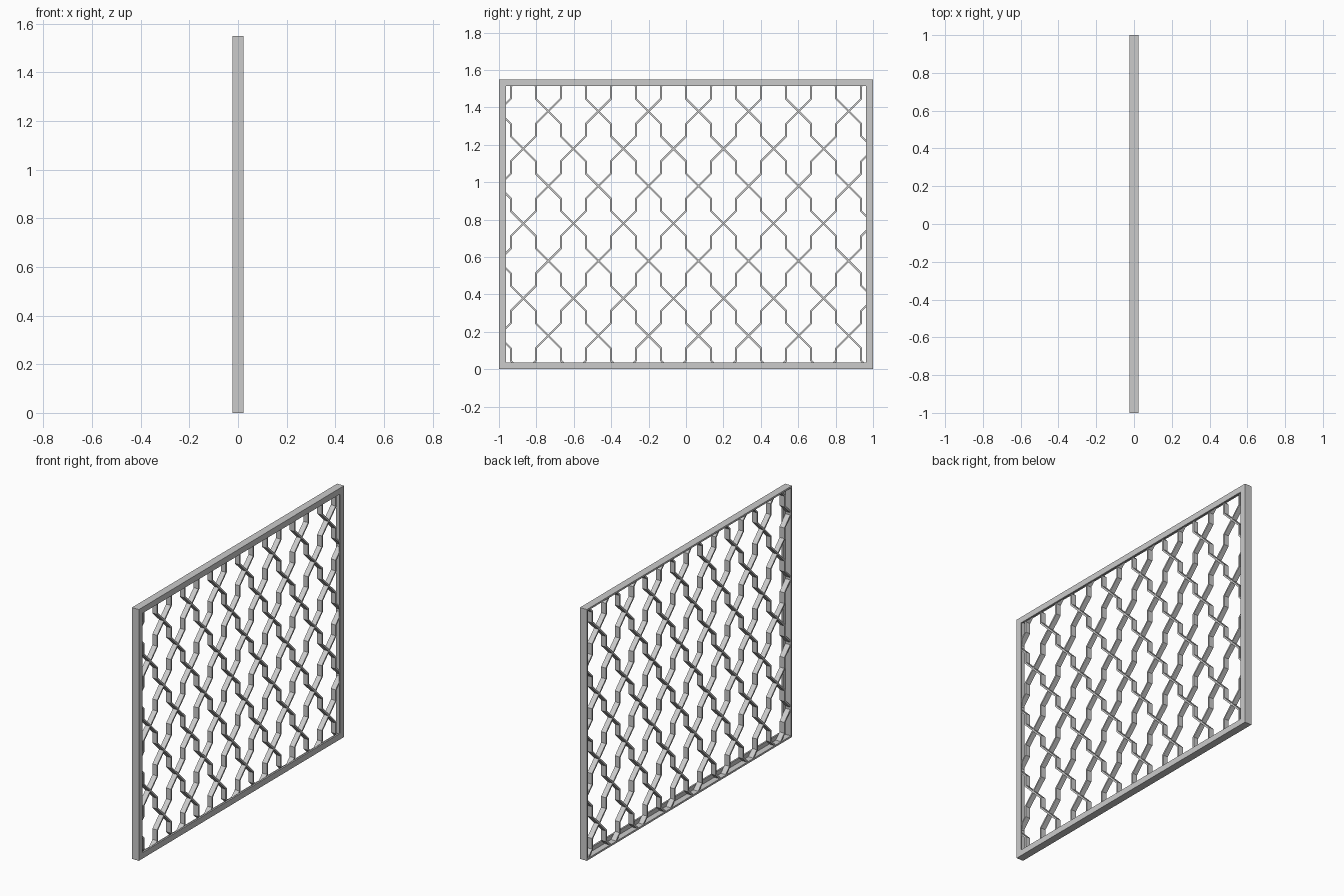
import bpy, bmesh
from mathutils import Vector

if "Cube" in bpy.data.objects:
    bpy.data.objects.remove(bpy.data.objects["Cube"])

W, H, D = 1.0, 1.55, 0.0235      # half width, height, half depth
WALL, FLANGE, THICK = 0.011, 0.037, 0.01


def make_object(name, bm):
    bmesh.ops.recalc_face_normals(bm, faces=bm.faces)
    mesh = bpy.data.meshes.new(name)
    bm.to_mesh(mesh)
    bm.free()
    obj = bpy.data.objects.new(name, mesh)
    bpy.context.collection.objects.link(obj)
    return obj


# Surrounding frame: L-shaped section (inset, x) swept round with mitred corners
section = [(0, -D), (WALL, -D), (WALL, D - THICK),
           (FLANGE, D - THICK), (FLANGE, D), (0, D)]
bm = bmesh.new()
rings = []
for sy, top in ((-1, 0), (1, 0), (1, 1), (-1, 1)):
    rings.append([bm.verts.new((x, sy * (W - i), H - i if top else i))
                  for i, x in section])
n = len(section)
for a, b in zip(rings, rings[1:] + rings[:1]):
    for i in range(n):
        j = (i + 1) % n
        bm.faces.new((a[i], a[j], b[j], b[i]))
make_object("outer_frame", bm)

# Lattice: bent flat bars, neighbouring bars mirrored so the bends cross
PITCH, STEP, Z0 = 0.1338, 0.2, 0.179
HALF = 0.005
X0, X1 = -0.0185, D - THICK


def bar_path(y, side):
    pts = []
    for level in range(-1, 8):
        z = Z0 + level * STEP
        s = side if level % 2 == 0 else -side
        k = PITCH / 2
        pts += [Vector((y, z - k)), Vector((y + s * k, z)), Vector((y, z + k))]
    return pts


def add_bar(bm, pts):
    prev = None
    for i, p in enumerate(pts):
        d0 = (p - pts[max(i - 1, 0)]).normalized()
        d1 = (pts[min(i + 1, len(pts) - 1)] - p).normalized()
        n0, n1 = Vector((-d0.y, d0.x)), Vector((-d1.y, d1.x))
        if i == 0:
            n0 = n1
        if i == len(pts) - 1:
            n1 = n0
        m = (n0 + n1).normalized()
        m *= HALF / m.dot(n0)
        ring = [bm.verts.new((x, p.x + s * m.x, p.y + s * m.y))
                for x, s in ((X0, -1), (X1, -1), (X1, 1), (X0, 1))]
        if prev:
            for a in range(4):
                b = (a + 1) % 4
                bm.faces.new((prev[a], prev[b], ring[b], ring[a]))
        prev = ring


bm = bmesh.new()
for c in range(-7, 8):
    add_bar(bm, bar_path(c * PITCH, -1 if c % 2 else 1))

# Trim the bars where they meet the frame walls
for co, no in (((0, W - WALL, 0), (0, 1, 0)), ((0, -W + WALL, 0), (0, -1, 0)),
               ((0, 0, H - WALL), (0, 0, 1)), ((0, 0, WALL), (0, 0, -1))):
    cut = bmesh.ops.bisect_plane(bm, geom=bm.verts[:] + bm.edges[:] + bm.faces[:],
                                 plane_co=co, plane_no=no, clear_outer=True)
    edges = [e for e in cut["geom_cut"] if isinstance(e, bmesh.types.BMEdge)]
    bmesh.ops.holes_fill(bm, edges=edges, sides=8)
make_object("lattice_bars", bm)
